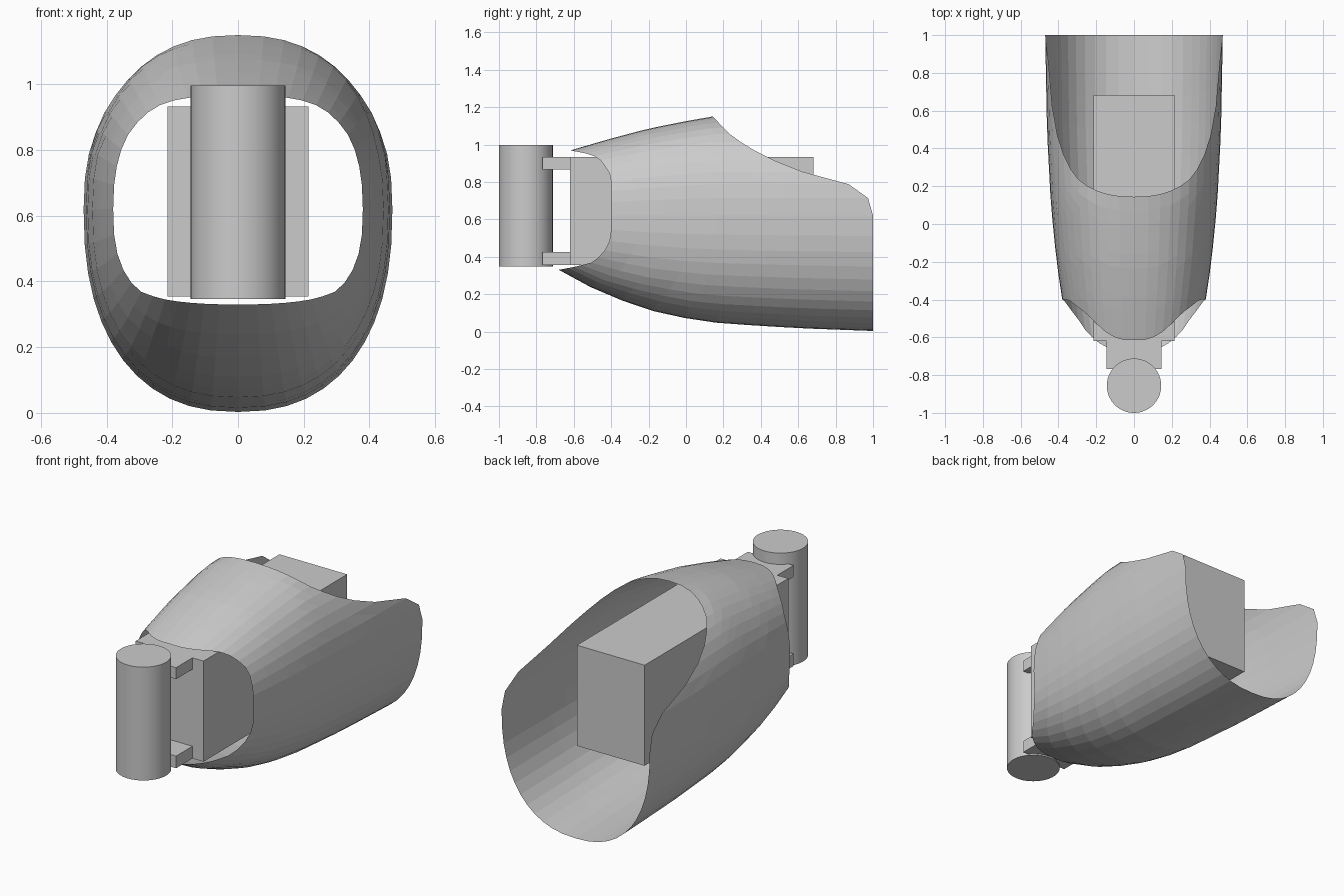
import bpy, bmesh
from math import cos, sin, tau, copysign

if "Cube" in bpy.data.objects:
    bpy.data.objects.remove(bpy.data.objects["Cube"])


def interp(pts, v):
    """Piecewise-linear lookup in a list of (key, value) points."""
    if v <= pts[0][0]:
        return pts[0][1]
    for (a, p), (b, q) in zip(pts, pts[1:]):
        if v <= b:
            return p + (q - p) * (v - a) / (b - a)
    return pts[-1][1]


# Shell profiles along y: top line, bottom line, half width
TOP = [(-.75, .925), (-.62, .968), (-.4, 1.032), (-.2, 1.085), (0, 1.125), (.144, 1.15)]
BOTTOM = [(-.75, .38), (-.68, .33), (-.45, .205), (-.2, .115), (.05, .06), (.2, .043), (.6, .018), (1, .003)]
WIDTH = [(-.75, .30), (-.62, .335), (-.4, .38), (-.2, .41), (.1, .44), (.5, .461), (1, .47)]
# Trim lines of the two openings, as z -> y
FRONT = [(.33, -.68), (.345, -.6), (.37, -.5), (.41, -.45), (.47, -.412), (.53, -.4),
         (.8, -.4), (.85, -.41), (.91, -.45), (.945, -.5), (.968, -.615)]
REAR = [(.65, 1), (.70, .985), (.733, .957), (.765, .92), (.786, .877), (.823, .717),
        (.877, .556), (.947, .4), (1.04, .25), (1.10, .19), (1.15, .144)]
ZC, POWER, SIDES, ROWS = .62, 2 / 2.35, 48, 10


def shell_point(a, y):
    c, s = cos(a), sin(a)
    half = interp(TOP, y) - ZC if s > 0 else ZC - interp(BOTTOM, y)
    x = copysign(abs(c) ** POWER, c) * interp(WIDTH, y)
    return x, y, ZC + copysign(abs(s) ** POWER, s) * half


def trim(a, line):
    """Find the y where the shell line at angle a meets a trim line."""
    lo, hi = -.75, 1.0
    for _ in range(40):
        mid = (lo + hi) / 2
        if mid < interp(line, shell_point(a, mid)[2]):
            lo = mid
        else:
            hi = mid
    return hi


def finish(bm, name):
    me = bpy.data.meshes.new(name)
    bm.to_mesh(me)
    bm.free()
    ob = bpy.data.objects.new(name, me)
    bpy.context.collection.objects.link(ob)
    return ob


def box(name, x, y0, y1, z0, z1):
    bm = bmesh.new()
    bmesh.ops.create_cube(bm, size=1)
    for v in bm.verts:
        v.co = (v.co.x * 2 * x, y1 if v.co.y > 0 else y0, z1 if v.co.z > 0 else z0)
    return finish(bm, name)


# Open faceted shell, trimmed at front and rear
bm = bmesh.new()
columns = []
for i in range(SIDES):
    a = tau * i / SIDES
    y0, y1 = trim(a, FRONT), trim(a, REAR)
    columns.append([bm.verts.new(shell_point(a, y0 + (y1 - y0) * j / ROWS)) for j in range(ROWS + 1)])
for i in range(SIDES):
    p, q = columns[i], columns[(i + 1) % SIDES]
    for j in range(ROWS):
        bm.faces.new((p[j], q[j], q[j + 1], p[j + 1]))
bmesh.ops.recalc_face_normals(bm, faces=bm.faces)
finish(bm, "outer_shell")

# Inner block and the two tabs that carry the cylinder
box("inner_block", .215, -.62, .682, .355, .932)
box("upper_tab", .145, -.768, -.62, .866, .932)
box("lower_tab", .145, -.768, -.62, .355, .425)

# Upright front cylinder
bpy.ops.mesh.primitive_cylinder_add(vertices=64, radius=.144, depth=.65, location=(0, -.856, .672))
bpy.context.object.name = "front_cylinder"
bpy.ops.object.shade_smooth_by_angle()
